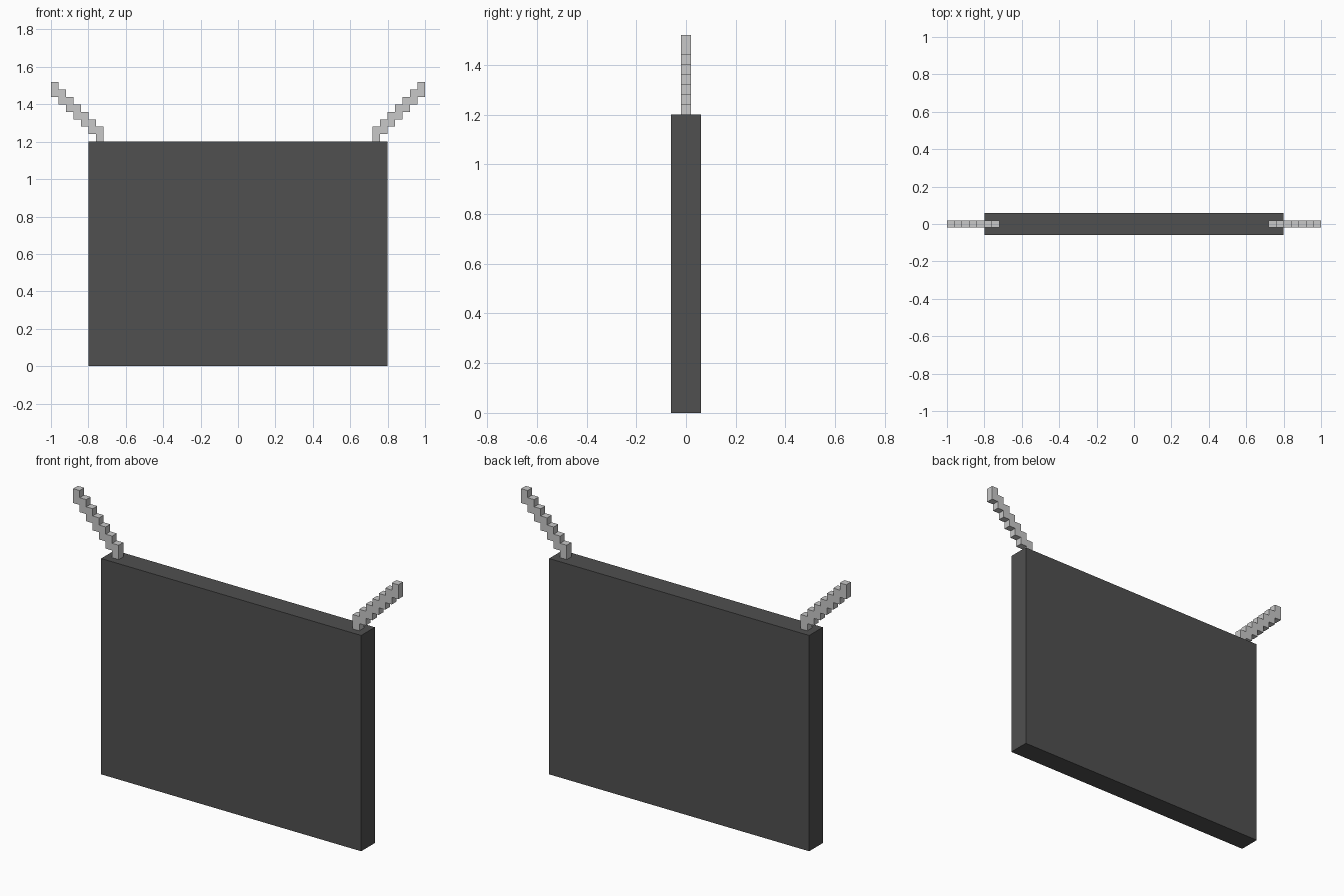
import bpy, bmesh

if "Cube" in bpy.data.objects:
    bpy.data.objects.remove(bpy.data.objects["Cube"])


def material(name, v):
    m = bpy.data.materials.new(name)
    m.diffuse_color = (v, v, v, 1)
    m.use_nodes = True
    m.node_tree.nodes["Principled BSDF"].inputs["Base Color"].default_value = m.diffuse_color
    return m


dark_grey = material("dark grey", 0.08)
light_grey = material("light grey", 0.578)


def add_object(name, bm, mat):
    bmesh.ops.recalc_face_normals(bm, faces=bm.faces)
    mesh = bpy.data.meshes.new(name)
    bm.to_mesh(mesh)
    bm.free()
    mesh.materials.append(mat)
    obj = bpy.data.objects.new(name, mesh)
    bpy.context.collection.objects.link(obj)


# Flat upright panel
bm = bmesh.new()
bmesh.ops.create_cube(bm, size=1)
bmesh.ops.scale(bm, vec=(1.6, 0.12, 1.2), verts=bm.verts)
bmesh.ops.translate(bm, vec=(0, 0, 0.6), verts=bm.verts)
add_object("panel", bm, dark_grey)

# Stepped antennae: a stair outline of seven columns, extruded in y
S, COLUMNS, X0, Z0 = 0.04, 7, 0.72, 1.2
lower, upper = [], []
for i in range(COLUMNS):
    x, z = X0 + i * S, Z0 + i * S
    lower += [(x, z), (x + S, z)]
    upper += [(x, z + 2 * S), (x + S, z + 2 * S)]
outline = lower + upper[::-1]

for side, name in ((-1, "left_antenna"), (1, "right_antenna")):
    bm = bmesh.new()
    face = bm.faces.new([bm.verts.new((side * x, -S / 2, z)) for x, z in outline])
    ext = bmesh.ops.extrude_face_region(bm, geom=[face], use_keep_orig=True)
    moved = [v for v in ext["geom"] if isinstance(v, bmesh.types.BMVert)]
    bmesh.ops.translate(bm, vec=(0, S, 0), verts=moved)
    add_object(name, bm, light_grey)
